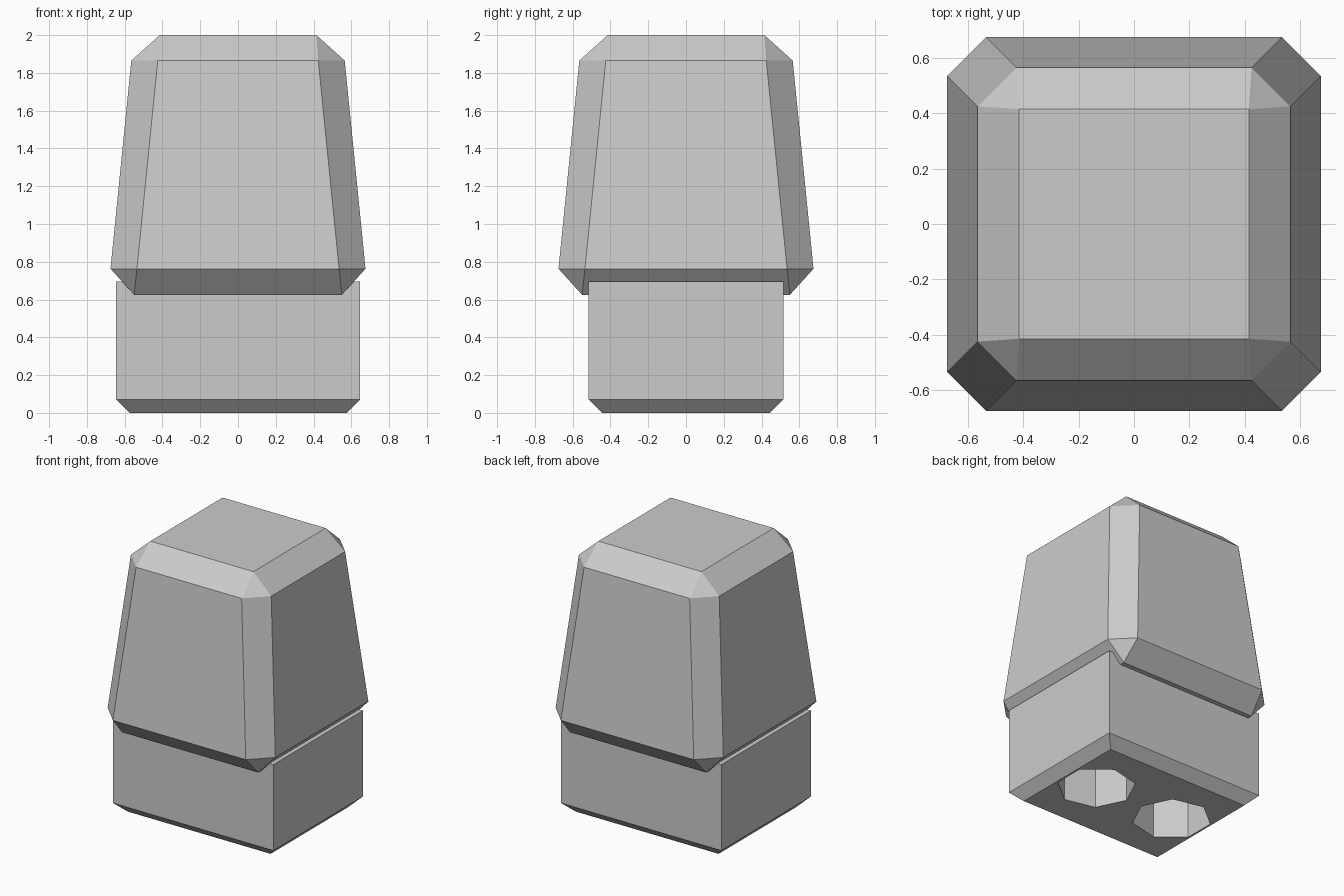
import bpy
import bmesh
import math
from mathutils import Matrix

cube = bpy.data.objects.get("Cube")
if cube:
    bpy.data.objects.remove(cube, do_unlink=True)

grey = bpy.data.materials.new("plain grey")
grey.use_nodes = True
colour = (0.6, 0.6, 0.6, 1.0)
grey.diffuse_color = colour
grey.node_tree.nodes["Principled BSDF"].inputs["Base Color"].default_value = colour


def add_object(name, bm):
    mesh = bpy.data.meshes.new(name)
    bm.to_mesh(mesh)
    bm.free()
    mesh.materials.append(grey)
    obj = bpy.data.objects.new(name, mesh)
    bpy.context.collection.objects.link(obj)
    return obj


def faceted_solid(name, points):
    """Convex solid around the points, with flat faces merged."""
    bm = bmesh.new()
    for p in points:
        bm.verts.new(p)
    bmesh.ops.convex_hull(bm, input=bm.verts)
    bmesh.ops.dissolve_limit(bm, angle_limit=math.radians(1),
                             verts=bm.verts, edges=bm.edges)
    bmesh.ops.recalc_face_normals(bm, faces=bm.faces)
    return add_object(name, bm)


def rectangle(x, y, z):
    return [(sx * x, sy * y, z) for sx in (-1, 1) for sy in (-1, 1)]


def clipped_square(half, inner, z):
    return rectangle(half, inner, z) + rectangle(inner, half, z)


# Tapered cap with chamfered edges
faceted_solid("cap", rectangle(0.55, 0.55, 0.625)
              + clipped_square(0.675, 0.535, 0.763)
              + clipped_square(0.565, 0.425, 1.865)
              + rectangle(0.415, 0.415, 2.0))

# Base block with a chamfered lower rim
base = faceted_solid("base_block", rectangle(0.575, 0.445, 0)
                     + rectangle(0.645, 0.515, 0.07)
                     + rectangle(0.645, 0.515, 0.695))

# Seven-sided sockets in the underside, each with a corner towards the middle
for side, label in ((1, "left"), (-1, "right")):
    bm = bmesh.new()
    bmesh.ops.create_cone(bm, cap_ends=True, segments=7, radius1=0.262,
                          radius2=0.262, depth=1.0)
    # Turn one corner onto the x axis
    corner = max(bm.verts, key=lambda v: v.co.x * -side).co
    turn = (math.pi if side > 0 else 0) - math.atan2(corner.y, corner.x)
    bmesh.ops.transform(bm, verts=bm.verts, matrix=(
        Matrix.Translation((side * 0.325, 0, 0)) @ Matrix.Rotation(turn, 4, "Z")))
    cutter = add_object(label + "_socket_cutter", bm)
    cutter.hide_render = True
    cutter.hide_viewport = True
    cut = base.modifiers.new(label + "_socket", "BOOLEAN")
    cut.operation = "DIFFERENCE"
    cut.solver = "EXACT"
    cut.object = cutter
